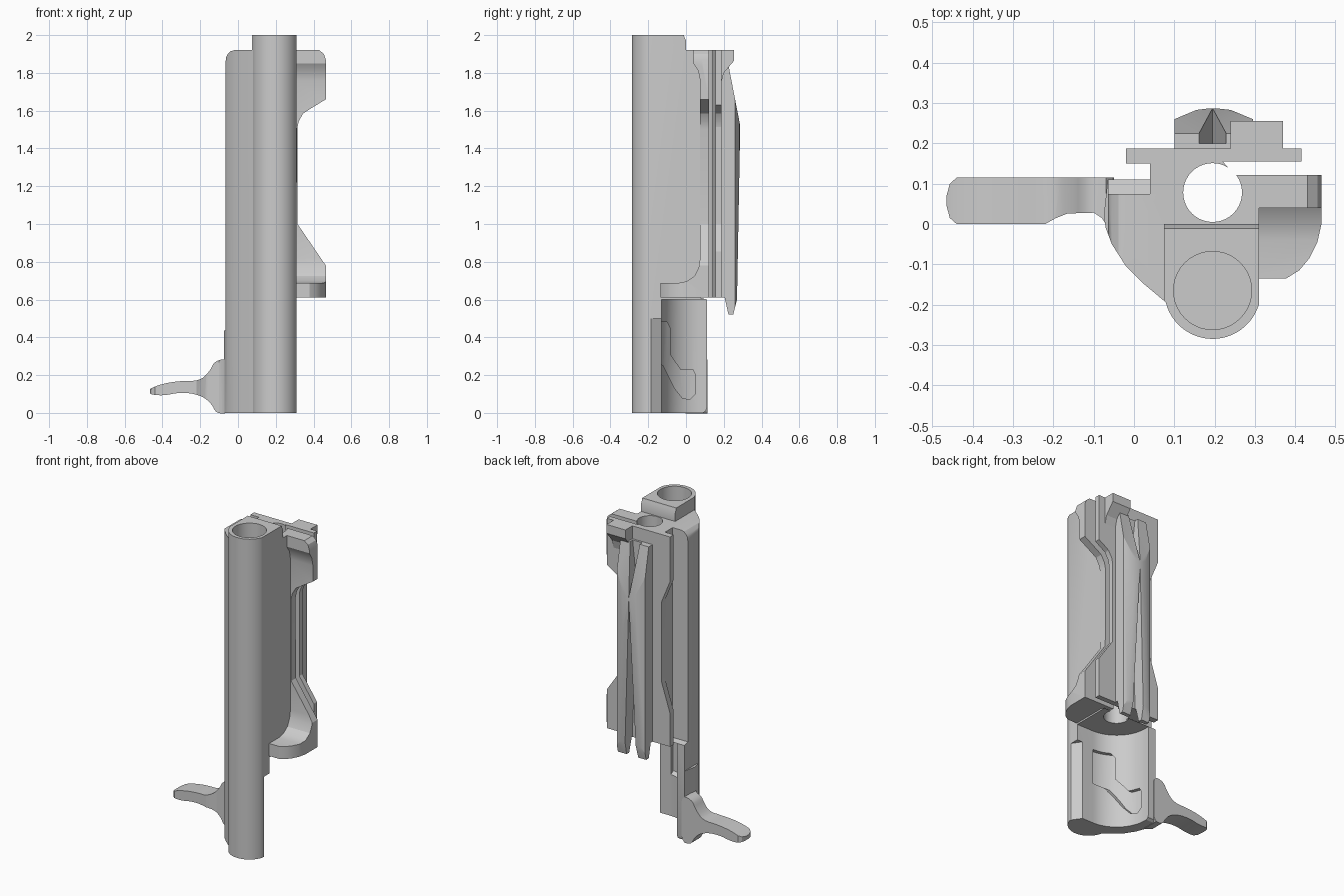
import bpy, bmesh, math

if "Cube" in bpy.data.objects:
    bpy.data.objects.remove(bpy.data.objects["Cube"])

AX = {'x': lambda a, b, h: (h, a, b), 'y': lambda a, b, h: (a, h, b), 'z': lambda a, b, h: (a, b, h)}


def prism(name, axis, pts, lo, hi):
    """Closed prism from a 2D outline, extruded along an axis."""
    bm = bmesh.new()
    f = AX[axis]
    a = [bm.verts.new(f(u, v, lo)) for u, v in pts]
    b = [bm.verts.new(f(u, v, hi)) for u, v in pts]
    bm.faces.new(a)
    bm.faces.new(b)
    n = len(pts)
    for i in range(n):
        j = (i + 1) % n
        bm.faces.new((a[i], a[j], b[j], b[i]))
    bmesh.ops.recalc_face_normals(bm, faces=bm.faces)
    me = bpy.data.meshes.new(name)
    bm.to_mesh(me)
    bm.free()
    ob = bpy.data.objects.new(name, me)
    bpy.context.collection.objects.link(ob)
    return ob


def boolean(ob, tool, op):
    """Apply a boolean and discard the helper."""
    tool.hide_render = True
    m = ob.modifiers.new("cut", 'BOOLEAN')
    m.operation, m.object, m.solver = op, tool, 'EXACT'
    dg = bpy.context.evaluated_depsgraph_get()
    me = bpy.data.meshes.new_from_object(ob.evaluated_get(dg))
    ob.modifiers.clear()
    ob.data = me
    bpy.data.objects.remove(tool)
    return ob


def both(ob, axis, pts, lo=-1, hi=3):
    return boolean(ob, prism("helper", axis, pts, lo, hi), 'INTERSECT')


def cut(ob, axis, pts, lo, hi):
    return boolean(ob, prism("helper", axis, pts, lo, hi), 'DIFFERENCE')


def arc(cx, cy, r, a0, a1, n):
    return [(cx + r * math.cos(math.radians(a0 + (a1 - a0) * i / n)),
             cy + r * math.sin(math.radians(a0 + (a1 - a0) * i / n))) for i in range(n + 1)]


def circle(cx, cy, r, n=40):
    return arc(cx, cy, r, 0, 360, n)[:-1]


def smooth(pts, n=2):
    """Corner-cutting for soft profiles."""
    for _ in range(n):
        out = []
        for (a, b), (c, d) in zip(pts, pts[1:] + pts[:1]):
            out += [(a * .75 + c * .25, b * .75 + d * .25), (a * .25 + c * .75, b * .25 + d * .75)]
        pts = out
    return pts


BOLT = (.195, .078)

# main body with front tube
body = prism("main_body", 'z', [(.31, .11), (-.065, .11), (-.075, .02), (-.07, -.01), (-.055, -.05),
             (-.02, -.105), (.02, -.145)] + arc(.195, -.165, .12, 194, 343, 24), 0, 2)
both(body, 'y', [(-.1, -.1), (.5, -.1), (.5, 2.1), (.075, 2.1), (.075, 1.92), (-.02, 1.92), (-.038, 1.915),
                 (-.054, 1.9), (-.062, 1.885), (-.065, 1.865), (-.065, .44), (-.1, .42)])
both(body, 'x', [(-.4, -.1), (.09, -.1), (.09, 0), (.105, .01), (.112, .035), (.112, .6), (.075, .61),
                 (.075, 1.92), (0, 1.92), (0, 1.97), (-.009, 1.99), (-.03, 2.1), (-.4, 2.1)])

# open pocket under the bolt, with edge chamfer and cam recess
pocket = [(-.015, .3)] + arc(.195, .08, .21, 180, 270, 20) + [(.4, -.13), (.4, .3)]
cut(body, 'z', pocket, -.1, .6)
cut(body, 'z', [(.32, -.2), (.265, -.12), (.4, -.12)], -.1, .5)
cam = prism("cam_helper", 'x', [(-.16, .48), (-.1, .48), (-.085, .45), (-.085, .31), (-.03, .23), (.035, .23),
            (.05, .2), (.05, .1), (.02, .07), (-.02, .08), (-.06, .13), (-.12, .25), (-.16, .28)], -.2, .195)
boolean(cam, prism("helper", 'z', circle(.195, .08, .232, 48), -.1, .61), 'INTERSECT')
boolean(body, cam, 'DIFFERENCE')

# bores
cut(body, 'z', circle(.195, -.165, .097), .7, 2.2)
cut(body, 'z', circle(*BOLT, .073), .5, 2.2)

# bolt housing behind the body, with side slot
housing = prism("bolt_housing", 'z', [(.04, .03), (.31, .03), (.31, .122), (.25, .122), (.22, .155),
                (.315, .155), (.315, .187), (.04, .187)], .61, 1.92)
cut(housing, 'z', circle(*BOLT, .073), .5, 2.2)

# right-hand lugs: flange and foot
side = [(.28, .61), (.465, .61), (.465, .78), (.315, 1.0), (.312, 1.5), (.322, 1.545), (.345, 1.585),
        (.375, 1.605), (.465, 1.66), (.465, 1.87), (.455, 1.9), (.43, 1.92), (.28, 1.92)]
lug = prism("side_lug", 'y', side, -.5, .5)
both(lug, 'x', [(-.5, .5), (.122, .5), (.122, 2), (.04, 2), (.04, 1.85), (.065, 1.81), (.075, 1.76),
                (.075, .82), (.067, .77), (.045, .725), (.005, .697), (-.04, .688), (-.5, .688)])
both(lug, 'z', [(.2, .3), (.465, .3), (.465, 0), (.455, -.045), (.435, -.085), (.41, -.115),
                (.378, -.135), (.2, -.135)])

# guide rails on both sides
rail = prism("right_rail", 'y', side, .155, .187)
both(rail, 'z', [(.2, 0), (.415, 0), (.415, .4), (.2, .4)])
prism("left_rail", 'y', [(.06, .61), (-.02, .61), (-.02, .82), (.038, 1.0), (.038, 1.5), (-.02, 1.64),
      (-.02, 1.92), (.06, 1.92)], .15, .187)

# rear stop block at the top
prism("rear_stop", 'x', [(.17, 1.92), (.255, 1.92), (.255, 1.865), (.2, 1.8), (.187, 1.75), (.17, 1.75)], .24, .37)

# faceted back ridge split by tapering grooves
ridge = prism("back_ridge", 'x', [(.17, .61), (.205, .61), (.225, .52), (.25, .52), (.27, .6), (.287, 1.52),
              (.225, 1.84), (.17, 1.84)], .05, .35)
both(ridge, 'z', [(.1, .1), (.295, .1), (.295, .26), (.24, .283), (.195, .288), (.155, .283), (.1, .26)])
cut(ridge, 'y', [(.195, 1.5), (.15, .4), (.24, .4)], .2, .4)
cut(ridge, 'y', [(.195, 1.52), (.15, 1.95), (.24, 1.95)], .2, .4)

# curved charging handle
handle = prism("handle", 'y', smooth([(-.475, .125), (-.4, .155), (-.3, .17), (-.2, .17), (-.15, .22), (-.12, .28),
               (-.04, .285), (-.04, 0), (-.115, -.005), (-.14, .05), (-.2, .095), (-.3, .11), (-.4, .09),
               (-.475, .1)]), -.3, .3)
both(handle, 'z', [(-.05, .115), (-.44, .115), (-.457, .1), (-.465, .07), (-.465, .045), (-.457, .015), (-.44, 0),
                   (-.22, 0), (-.195, .014), (-.165, .026), (-.1, .028), (-.08, .015), (-.05, -.03)])

for ob in bpy.context.collection.objects:
    bpy.ops.object.select_all(action='DESELECT')
    ob.select_set(True)
    bpy.context.view_layer.objects.active = ob
    bpy.ops.object.shade_smooth_by_angle(angle=math.radians(25))
